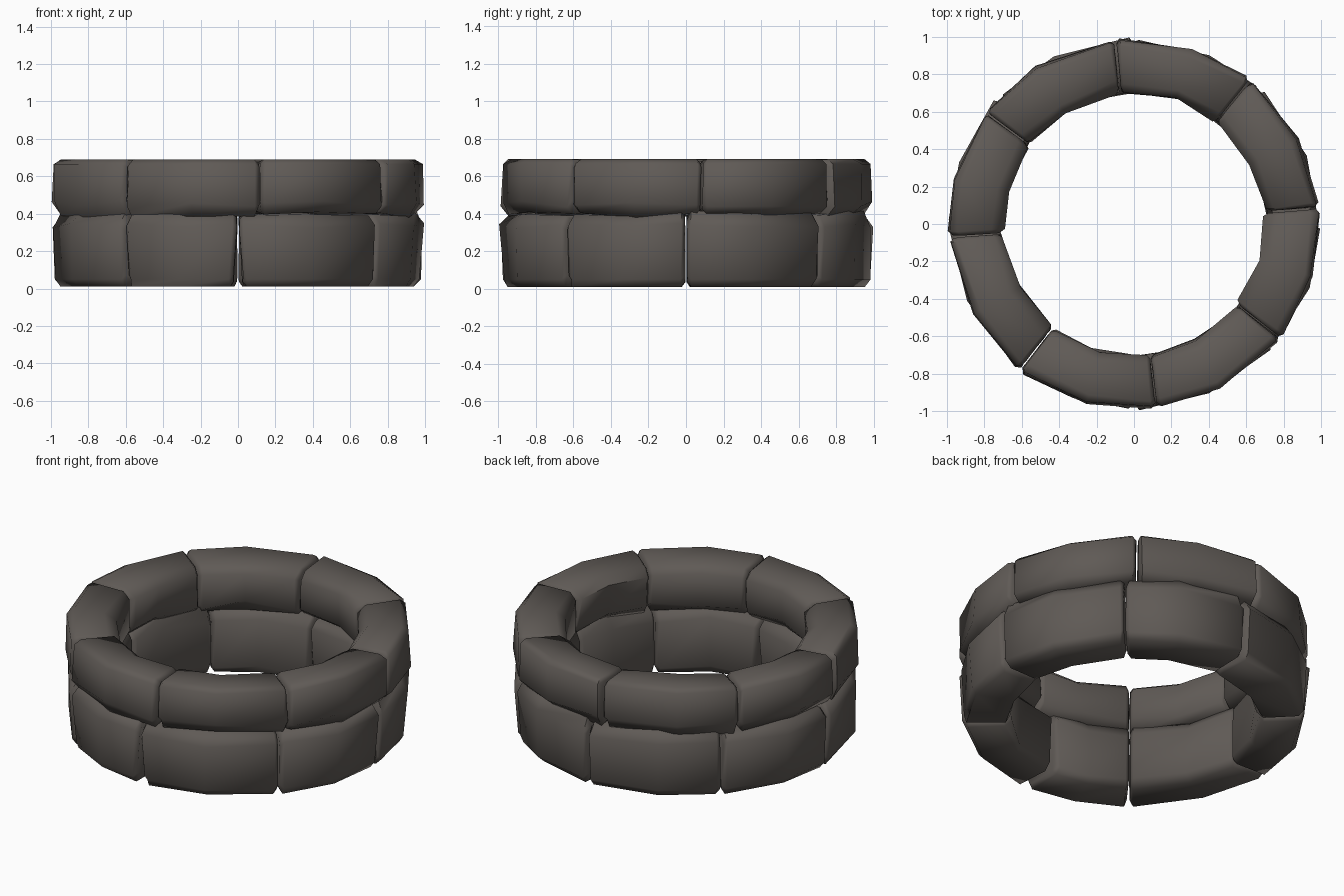
import bpy, bmesh, math, random

if "Cube" in bpy.data.objects:
    bpy.data.objects.remove(bpy.data.objects["Cube"])

random.seed(4)
stone_mat = bpy.data.materials.new("dark warm grey stone")
stone_mat.diffuse_color = (0.115, 0.102, 0.092, 1)
stone_mat.use_nodes = True
stone_mat.node_tree.nodes["Principled BSDF"].inputs["Base Color"].default_value = stone_mat.diffuse_color

# cross-sections as (radius, height), counted round the stone
LOWER = [(0.715, 0.05), (0.745, 0.01), (0.955, 0.01), (0.985, 0.05),
         (1.0, 0.34), (0.955, 0.405), (0.76, 0.405), (0.715, 0.34)]
UPPER = [(0.71, 0.44), (0.76, 0.395), (0.955, 0.395), (1.0, 0.45),
         (0.995, 0.665), (0.955, 0.69), (0.76, 0.68), (0.705, 0.635)]


def stone(name, section, a0, a1, split):
    """One curved block: two straight runs with pinched, chamfered ends."""
    bm = bmesh.new()
    cr = sum(p[0] for p in section) / len(section)
    cz = sum(p[1] for p in section) / len(section)
    gap, cham = 0.35, 1.6
    mid = a0 + (a1 - a0) * split
    stations = [(a0 + gap, 0.86), (a0 + cham, 1), (mid, 1),
                (a1 - cham, 1), (a1 - gap, 0.86)]
    rings = []
    for a, s in stations:
        ring = []
        for r, z in section:
            # small chisel irregularity, strongest inside and at the bed joint
            jr = random.uniform(-0.02, 0.012) if r < 0.85 else random.uniform(-0.018, 0.0)
            jz = random.uniform(-0.018, 0.018) if 0.3 < z < 0.5 else 0
            t = math.radians(a + random.uniform(-0.25, 0.25))
            rr = cr + (r - cr) * s + jr
            zz = cz + (z - cz) * s + jz
            ring.append(bm.verts.new((rr * math.cos(t), rr * math.sin(t), zz)))
        rings.append(ring)
    n = len(section)
    for p, q in zip(rings, rings[1:]):
        for i in range(n):
            j = (i + 1) % n
            bm.faces.new((p[i], p[j], q[j], q[i]))
    bm.faces.new(rings[0])
    bm.faces.new(rings[-1])
    bmesh.ops.recalc_face_normals(bm, faces=bm.faces)
    for f in bm.faces:
        f.smooth = True
    me = bpy.data.meshes.new(name)
    bm.to_mesh(me)
    bm.free()
    me.materials.append(stone_mat)
    ob = bpy.data.objects.new(name, me)
    bpy.context.collection.objects.link(ob)
    return ob


def course(name, section, joints):
    """A ring of stones between the given joint angles."""
    for i, a in enumerate(joints):
        b = joints[i + 1] if i + 1 < len(joints) else joints[0] + 360
        ob = stone(f"{name}_stone_{i + 1}", section, a, b, random.uniform(0.42, 0.58))
        bpy.context.view_layer.objects.active = ob
        ob.select_set(True)
        bpy.ops.object.shade_smooth_by_angle(angle=math.radians(60))
        ob.select_set(False)


course("lower", LOWER, [0, 47, 90, 137, 180, 232, 270, 319])
course("upper", UPPER, [5, 51, 96, 143, 184, 232, 277, 322])

# V-shaped opening at the foot of the front joint
for n in ("lower_stone_6", "lower_stone_7"):
    for v in bpy.data.objects[n].data.vertices:
        if v.co.y < -0.6 and abs(v.co.x) < 0.04 and v.co.z < 0.12:
            v.co.x += 0.018 if n.endswith("7") else -0.018
